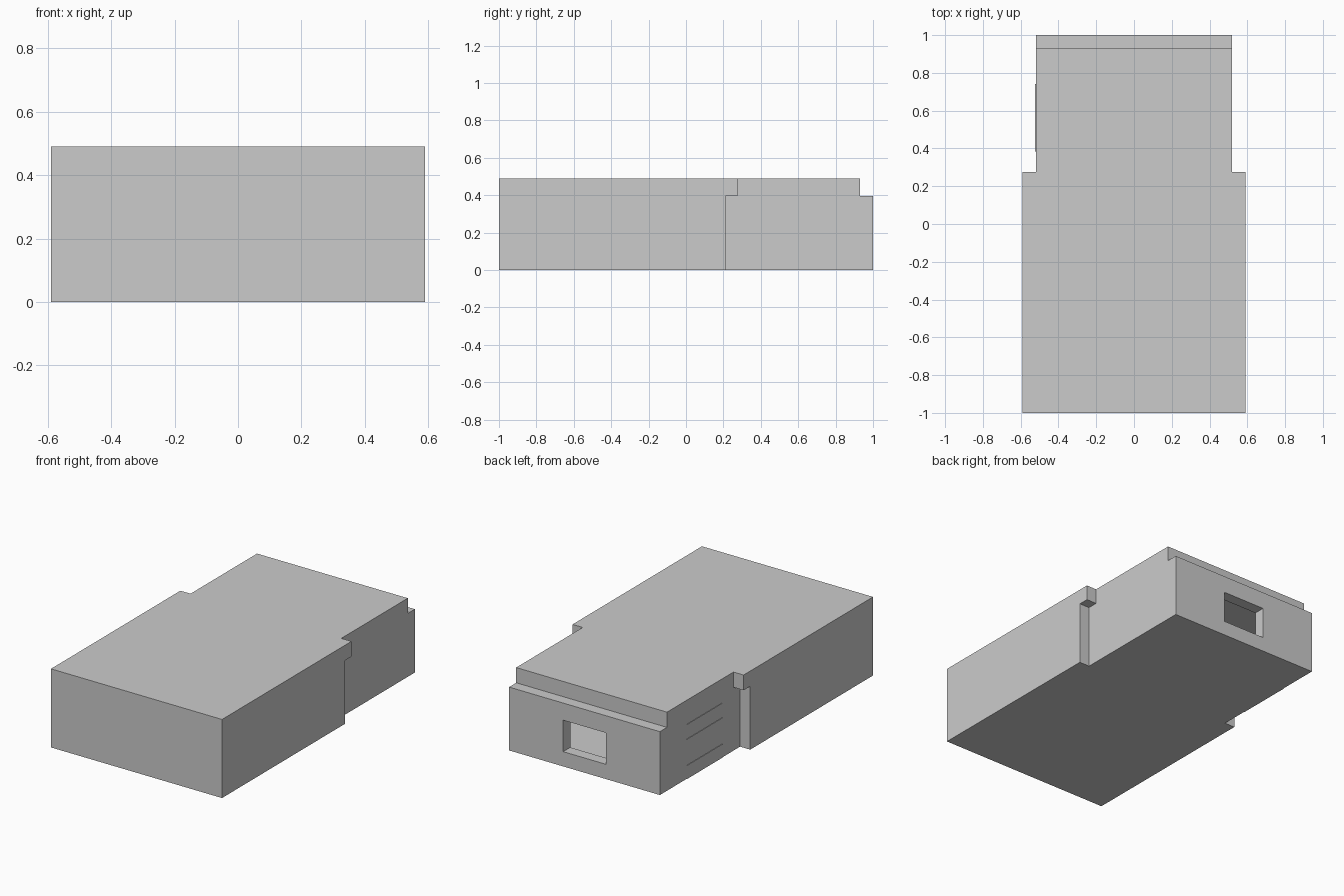
import bpy
import bmesh

cube = bpy.data.objects.get("Cube")
if cube:
    bpy.data.objects.remove(cube, do_unlink=True)

grey = bpy.data.materials.new("plain_grey")
grey.use_nodes = True
grey.diffuse_color = (0.6, 0.6, 0.6, 1)
bsdf = next(n for n in grey.node_tree.nodes if n.type == 'BSDF_PRINCIPLED')
bsdf.inputs["Base Color"].default_value = (0.6, 0.6, 0.6, 1)

# Shared dimensions
W, N = 0.59, 0.52                  # half widths of hall and rear room
FRONT, INNER = -1.0, -0.935        # front wall faces
SIDE_END, JOIN = 0.21, 0.275       # end of hall sides, end of hall roof
ROOM_END, BACK = 0.93, 1.0         # rear wall faces
WALL, EAVE, TOP = 0.33, 0.395, 0.49


def finish(name, bm):
    bmesh.ops.recalc_face_normals(bm, faces=bm.faces)
    mesh = bpy.data.meshes.new(name)
    bm.to_mesh(mesh)
    bm.free()
    mesh.materials.append(grey)
    obj = bpy.data.objects.new(name, mesh)
    bpy.context.collection.objects.link(obj)
    return obj


def box(name, x, y, z):
    """Box spanning the given (low, high) range on each axis."""
    bm = bmesh.new()
    bmesh.ops.create_cube(bm, size=1)
    for v in bm.verts:
        v.co = [r[0] if c < 0 else r[1] for c, r in zip(v.co, (x, y, z))]
    return finish(name, bm)


def extrude_y(name, outline, y0, y1):
    """Extrude an (x, z) outline along y."""
    bm = bmesh.new()
    face = bm.faces.new([bm.verts.new((x, y0, z)) for x, z in outline])
    grown = bmesh.ops.extrude_face_region(bm, geom=[face])["geom"]
    for v in grown:
        if isinstance(v, bmesh.types.BMVert):
            v.co.y = y1
    return finish(name, bm)


# Main hall: floor, front wall, sides, upper band and roof
box("hall_floor", (-N, N), (INNER, JOIN), (0, 0.01))
box("front_wall", (-W, W), (FRONT, INNER), (0, WALL))
box("front_band", (-W, W), (FRONT, INNER), (WALL, EAVE))
box("hall_roof", (-W, W), (FRONT, JOIN), (EAVE, TOP))
for side, s in (("left", 1), ("right", -1)):
    outer = sorted((s * N, s * W))
    inner = sorted((s * (N - 0.07), s * N))
    box(side + "_hall_wall", outer, (INNER, SIDE_END), (0, WALL))
    box(side + "_hall_band", outer, (INNER, SIDE_END), (WALL, EAVE))
    box(side + "_recessed_jamb", inner, (SIDE_END, JOIN), (0, EAVE))

# Rear room: an arch-shaped shell of two walls and a roof
t = 0.07
extrude_y("rear_room", [(-N, 0), (-N, TOP), (N, TOP), (N, 0), (N - t, 0),
                        (N - t, EAVE), (t - N, EAVE), (t - N, 0)], JOIN, ROOM_END)
box("rear_floor", (t - N, N - t), (JOIN, ROOM_END), (0, 0.01))

# Rear wall with a window opening above a separate sill panel
win, sill, head = 0.147, 0.092, 0.288
extrude_y("rear_wall", [(-N, 0), (-N, EAVE), (N, EAVE), (N, 0), (win, 0),
                        (win, head), (-win, head), (-win, 0)], ROOM_END, BACK)
box("window_sill_panel", (-win, win), (ROOM_END, BACK), (0, sill))

# Nearly flush panels on the right side of the rear room
for name, z in (("lower", (0, 0.084)), ("middle", (0.088, 0.248)), ("upper", (0.252, 0.34))):
    box(name + "_side_panel", (-N - 0.003, -N), (0.385, 0.74), z)
